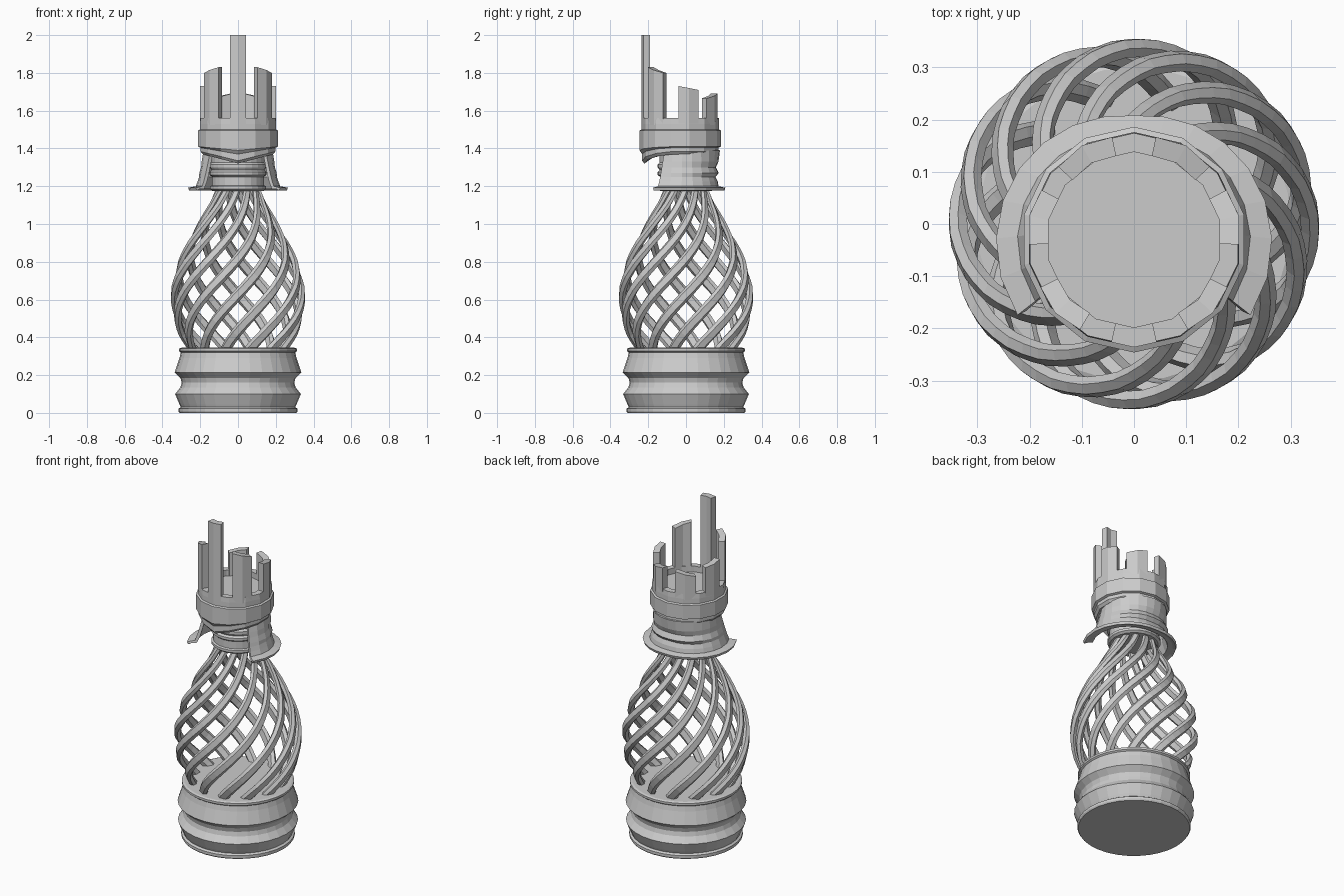
import bpy, bmesh
from math import sin, cos, pi, radians
from mathutils import Vector

if "Cube" in bpy.data.objects:
    bpy.data.objects.remove(bpy.data.objects["Cube"])


def mesh_object(name, verts, faces):
    mesh = bpy.data.meshes.new(name)
    mesh.from_pydata(verts, [], faces)
    bm = bmesh.new()
    bm.from_mesh(mesh)
    bmesh.ops.recalc_face_normals(bm, faces=bm.faces)
    bm.to_mesh(mesh)
    bm.free()
    ob = bpy.data.objects.new(name, mesh)
    bpy.context.collection.objects.link(ob)
    return ob


def skin(rows, closed=True, caps=False):
    """Join rows of points with quads."""
    n = len(rows[0])
    verts = [p for row in rows for p in row]
    faces = []
    for i in range(len(rows) - 1):
        for j in range(n if closed else n - 1):
            k = (j + 1) % n
            faces.append((i*n + j, i*n + k, (i+1)*n + k, (i+1)*n + j))
    if caps:
        faces += [tuple(range(n)), tuple(range(len(verts) - n, len(verts)))]
    return verts, faces


def lathe(name, profile, sides, cy=0.0, drop=None):
    """Capped turned part; drop lowers chosen profile rows towards the front."""
    rows = []
    for i, (r, z) in enumerate(profile):
        row = []
        for j in range(sides):
            a = -pi/2 + 2*pi*j/sides
            d = drop[i] * (1 - abs(cos(a))) * (sin(a) < 0) if drop else 0
            row.append((r*cos(a), cy + r*sin(a), z - d))
        rows.append(row)
    return mesh_object(name, *skin(rows, caps=True))


def interp(table, z):
    for (z0, r0), (z1, r1) in zip(table, table[1:]):
        if z <= z1:
            return r0 + (r1 - r0) * (z - z0) / (z1 - z0)
    return table[-1][1]


# Grooved round base
lathe("base", [(.31, 0), (.315, .008), (.315, .022), (.303, .03), (.31, .045),
               (.333, .10), (.305, .135), (.298, .16), (.305, .185), (.335, .215),
               (.31, .29), (.303, .32), (.312, .327), (.312, .34), (.30, .345)], 32)

# Twisted cage of twelve chamfered flat bars
bulge = [(.32, .238), (.37, .266), (.42, .295), (.48, .320), (.54, .333), (.60, .338),
         (.66, .335), (.72, .324), (.80, .299), (.90, .253), (1.0, .197), (1.1, .141),
         (1.2, .098)]
section = [(-.028, 0), (-.016, .017), (.016, .017), (.028, 0), (.016, -.017), (-.016, -.017)]
STEPS, TWIST = 26, radians(138)


def cage_point(t, phase):
    z = .32 + .88*t
    a = phase + TWIST*t
    r = interp(bulge, z)
    return Vector((r*cos(a), r*sin(a), z)), a


for s in range(12):
    phase = radians(30*s + 12)
    rows = []
    for i in range(STEPS + 1):
        t = i / STEPS
        p, a = cage_point(t, phase)
        along = cage_point(t + .01, phase)[0] - cage_point(t - .01, phase)[0]
        side = along.cross(Vector((cos(a), sin(a), 0))).normalized()
        out = side.cross(along).normalized()
        size = 1 if t < .5 else 1 - .6*(t - .5)
        rows.append([p + (side*u + out*v)*size for u, v in section])
    mesh_object("cage_bar_%d" % (s + 1), *skin(rows, caps=True))

# Ringed neck
lathe("neck", [(.135, 1.175), (.148, 1.185), (.148, 1.20), (.138, 1.205), (.138, 1.25),
               (.15, 1.26), (.15, 1.275), (.14, 1.285), (.15, 1.30), (.15, 1.315),
               (.14, 1.325), (.14, 1.40)], 24)

# Flared cape, open at the front, with folds at the back: (z, back radius, tip radius)
cape_rows = [(1.39, .18, .185), (1.33, .172, .200), (1.30, .158, .208), (1.27, .174, .216),
             (1.25, .156, .222), (1.225, .168, .230), (1.20, .172, .240),
             (1.192, .208, .283), (1.177, .203, .278)]
rows = []
for z, rb, rt in cape_rows:
    row = []
    for j in range(17):
        a = radians(-38 + 256*j/16)
        w = ((1 - sin(a)) / (1 + sin(radians(38)))) ** .7
        r = rb + (rt - rb)*w
        row.append((r*cos(a), r*sin(a), z))
    rows.append(row)
cape = mesh_object("cape", *skin(rows, closed=False))
# thickness goes inward, whichever way the open sheet was oriented
outward = cape.data.polygons[8].normal.y > 0
solid = cape.modifiers.new("thickness", 'SOLIDIFY')
solid.thickness = .018
solid.offset = -1 if outward else 1

# Headband, dipping to a point at the front, with a recessed crown floor
CY = -.03
lathe("headband", [(.15, 1.37), (.19, 1.37), (.203, 1.385), (.203, 1.405), (.216, 1.41),
                   (.216, 1.495), (.206, 1.50), (.206, 1.53), (.204, 1.56),
                   (.168, 1.56), (.168, 1.525)], 14, CY,
      [.02, .05, .05, .035, .02, 0, 0, 0, 0, 0, 0])


# Crown slats: two flat panels each, meeting at a centre ridge
def slat(name, centre, half, z_front, z_back):
    rows = []
    for k, top in ((-1, z_front), (0, (z_front + z_back)/2), (1, z_back)):
        a = radians(centre + k*half)
        shrink = 1 if k == 0 else .975
        (x0, y0), (x1, y1) = [(r*cos(a), CY + r*sin(a)) for r in (.206*shrink, .168*shrink)]
        rows.append([(x0, y0, 1.525), (x0, y0, top), (x1, y1, top), (x1, y1, 1.525)])
    return mesh_object(name, *skin(rows, caps=True))


slat("crown_slat_front", -90, 12.5, 2.0, 2.0)
for label, centre, half, zf, zb in (("fore", -43, 16, 1.83, 1.80),
                                    ("side", 12.8, 15.5, 1.73, 1.71),
                                    ("rear", 61, 17, 1.665, 1.69)):
    slat("crown_slat_" + label + "_right", centre, half, zf, zb)
    slat("crown_slat_" + label + "_left", 180 - centre, -half, zf, zb)
